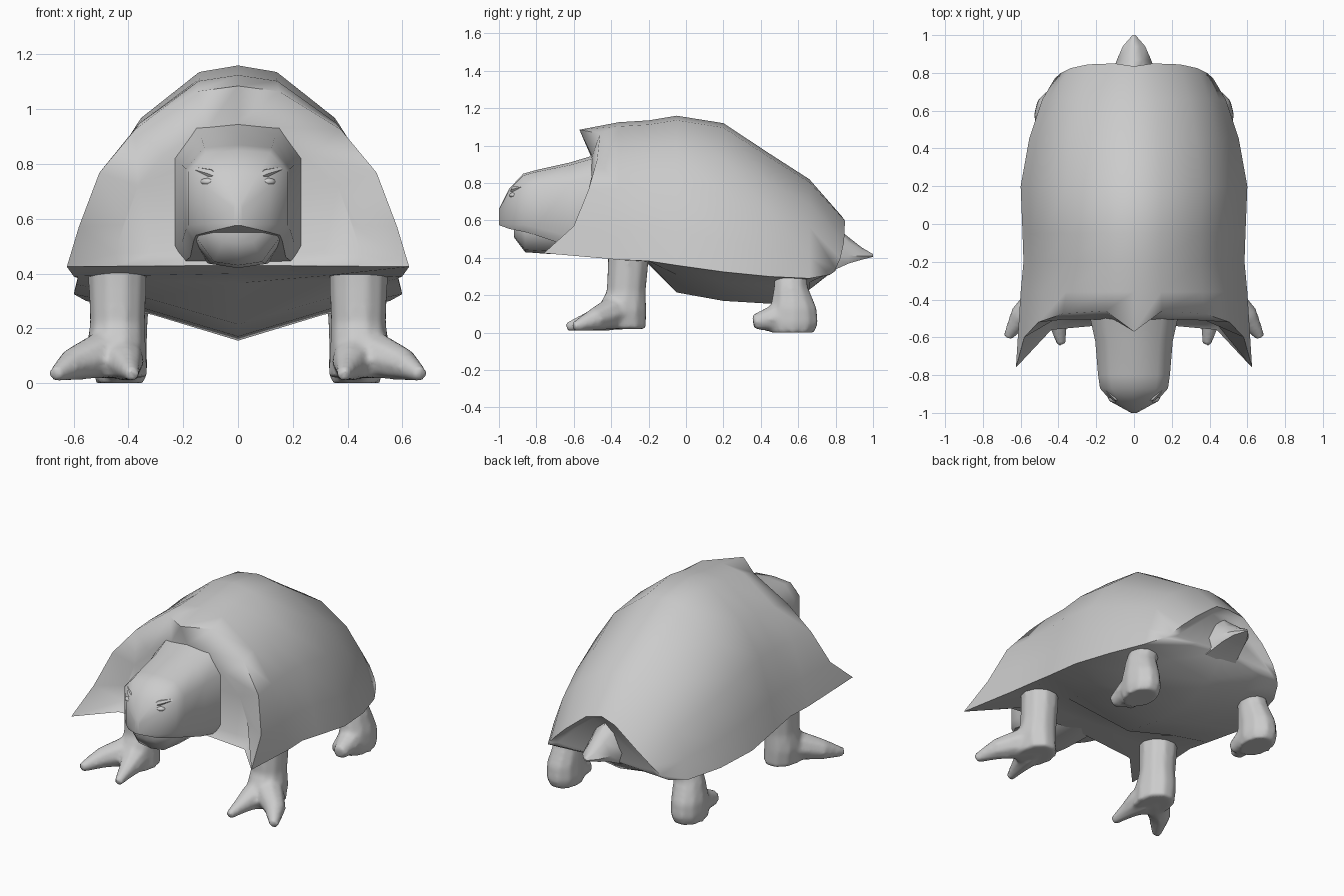
import bpy, bmesh, math
from mathutils import Vector

if "Cube" in bpy.data.objects:
    bpy.data.objects.remove(bpy.data.objects["Cube"])


def finish(name, bm, mirror=False, angle=50, blend=False):
    bmesh.ops.recalc_face_normals(bm, faces=bm.faces)
    me = bpy.data.meshes.new(name)
    bm.to_mesh(me)
    bm.free()
    ob = bpy.data.objects.new(name, me)
    bpy.context.collection.objects.link(ob)
    bpy.ops.object.select_all(action='DESELECT')
    ob.select_set(True)
    bpy.context.view_layer.objects.active = ob
    bpy.ops.object.shade_smooth_by_angle(angle=math.radians(angle))
    if blend:  # fuse overlapping tubes into one soft form
        rm = ob.modifiers.new("fuse", 'REMESH')
        rm.mode, rm.voxel_size, rm.use_smooth_shade = 'VOXEL', .014, True
        sm = ob.modifiers.new("soften", 'SMOOTH')
        sm.factor, sm.iterations = .5, 4
    if mirror:
        ob.modifiers.new("mirror", 'MIRROR')
    return ob


def skin(bm, rings):
    """Bridge closed rings of points in order and cap both ends."""
    vs = [[bm.verts.new(p) for p in r] for r in rings]
    n = len(vs[0])
    for a, b in zip(vs, vs[1:]):
        for i in range(n):
            j = (i + 1) % n
            bm.faces.new((a[i], a[j], b[j], b[i]))
    bm.faces.new(vs[0])
    bm.faces.new(vs[-1])


def full(half):
    """Mirror a half section running from top centre to bottom centre."""
    return half + [(-x, y, z) for x, y, z in half[-2:0:-1]]


def section(profile, y, w, top, bottom):
    return full([(px * w, y, bottom + pz * (top - bottom)) for px, pz in profile])


def limb(bm, path, sides=8):
    """Tapered tube through (x, y, z, radius) points."""
    pts = [Vector(p[:3]) for p in path]
    rings = []
    for i, p in enumerate(pts):
        d = (pts[min(i + 1, len(pts) - 1)] - pts[max(i - 1, 0)]).normalized()
        u = d.cross(Vector((0, 0, 1))).normalized()
        v = u.cross(d)
        r = path[i][3]
        rings.append([p + r * (math.cos(a) * u + math.sin(a) * v)
                      for a in (math.tau * k / sides for k in range(sides))])
    skin(bm, rings)


def column(bm, levels, sides=10):
    """Leg from horizontal elliptical rings (x, y, z, rx, ry)."""
    skin(bm, [[(x + rx * math.cos(a), y + ry * math.sin(a), z)
               for a in (math.tau * k / sides for k in range(sides))]
              for x, y, z, rx, ry in levels])


# Shell with keeled belly: domed upper profile plus lower points
DOME = [(0, 1), (.24, .97), (.6, .76), (.81, .52), (.93, .22), (1, 0)]
ARCH = [(0, 1), (.24, .93), (.58, .56), (.8, .28), (.92, .1), (1, 0)]


def shell_ring(ys, w, top, rim, belly, profile=DOME, mid=.56):
    if not isinstance(ys, list):
        ys = [ys] * 8
    half = [(px * w, y, rim + pz * (top - rim)) for (px, pz), y in zip(profile, ys)]
    half += [(mid * w, ys[6], belly + .65 * (rim - belly)), (0, ys[7], belly)]
    return full(half)


def inset(ring, f, y, zc):
    return [(x * f, y, zc + (z - zc) * f) for x, _, z in ring]


front = shell_ring([-.57, -.46, -.475, -.52, -.60, -.76, -.56, -.52],
                   .625, 1.085, .425, .43, mid=.7)
rear = shell_ring([.835, .85, .845, .825, .80, .77, .78, .80],
                  .42, .62, .31, .35, ARCH)

bm = bmesh.new()
skin(bm, [inset(front, .72, -.505, .60), front,
          shell_ring(-.36, .60, 1.125, .39, .40),
          shell_ring(-.2, .585, 1.135, .383, .365),
          shell_ring(-.05, .59, 1.16, .36, .215),
          shell_ring(.2, .60, 1.12, .325, .17),
          shell_ring(.45, .555, .955, .30, .155),
          shell_ring(.66, .485, .82, .29, .23),
          rear, inset(rear, .85, .80, .45)])
finish("shell_and_belly", bm, angle=65)

# Head and neck, with a blunt beak
HEAD = [(0, 1), (.65, .97), (1, .75), (1, .12), (.85, 0), (0, 0)]
bm = bmesh.new()
skin(bm, [section(HEAD, *s) for s in [
    (-.42, .25, .97, .43), (-.62, .205, .91, .46), (-.8, .19, .87, .52),
    (-.87, .18, .85, .54), (-.945, .115, .77, .555), (-1.0, .015, .66, .575)]])
finish("head", bm)

# Lower jaw and throat
JAW = [(0, 1), (1, 1), (1, .7), (.6, .1), (0, 0)]
bm = bmesh.new()
skin(bm, [section(JAW, *s) for s in [
    (-.45, .19, .6, .42), (-.72, .165, .57, .42),
    (-.86, .145, .56, .43), (-.92, .09, .57, .51)]])
finish("lower_jaw", bm)

# Slanted brows and eyes, set into the face
bm = bmesh.new()
limb(bm, [(.05, -.94, .74, .008), (.10, -.92, .765, .018), (.155, -.87, .78, .01)], 6)
finish("brow", bm, mirror=True)
bm = bmesh.new()
bmesh.ops.create_icosphere(bm, subdivisions=2, radius=.028)
bmesh.ops.scale(bm, vec=(1.2, 1, .55), verts=bm.verts)
bmesh.ops.translate(bm, vec=(.105, -.918, .735), verts=bm.verts)
finish("eye", bm, mirror=True)

# Tail
TAIL = [(0, 1), (.5, .8), (1, .3), (.8, 0), (0, 0)]
bm = bmesh.new()
skin(bm, [section(TAIL, *s) for s in [
    (.76, .13, .60, .32), (.87, .09, .51, .37),
    (.94, .06, .455, .39), (1.0, .008, .42, .405)]])
finish("tail", bm)

# Front legs with two splayed toes
bm = bmesh.new()
column(bm, [(.44, -.31, .47, .11, .11), (.44, -.31, .36, .107, .112),
            (.44, -.32, .22, .102, .108), (.445, -.345, .12, .11, .138),
            (.435, -.345, .02, .105, .135)])
limb(bm, [(.44, -.34, .11, .095), (.51, -.41, .10, .085),
          (.60, -.49, .07, .062), (.67, -.60, .03, .026)])
limb(bm, [(.43, -.36, .10, .085), (.415, -.45, .08, .075),
          (.40, -.54, .055, .048), (.385, -.64, .03, .024)])
finish("front_leg", bm, mirror=True, blend=True)

# Rear legs with a stubby forward foot
bm = bmesh.new()
column(bm, [(.38, .56, .35, .085, .09), (.415, .56, .25, .088, .092),
            (.43, .575, .13, .098, .128), (.43, .575, .05, .10, .135),
            (.43, .57, 0, .09, .12)])
limb(bm, [(.43, .55, .10, .088), (.44, .46, .075, .07), (.45, .36, .055, .04)])
limb(bm, [(.42, .55, .09, .085), (.40, .48, .06, .06), (.39, .41, .04, .035)])
finish("rear_leg", bm, mirror=True, blend=True)
